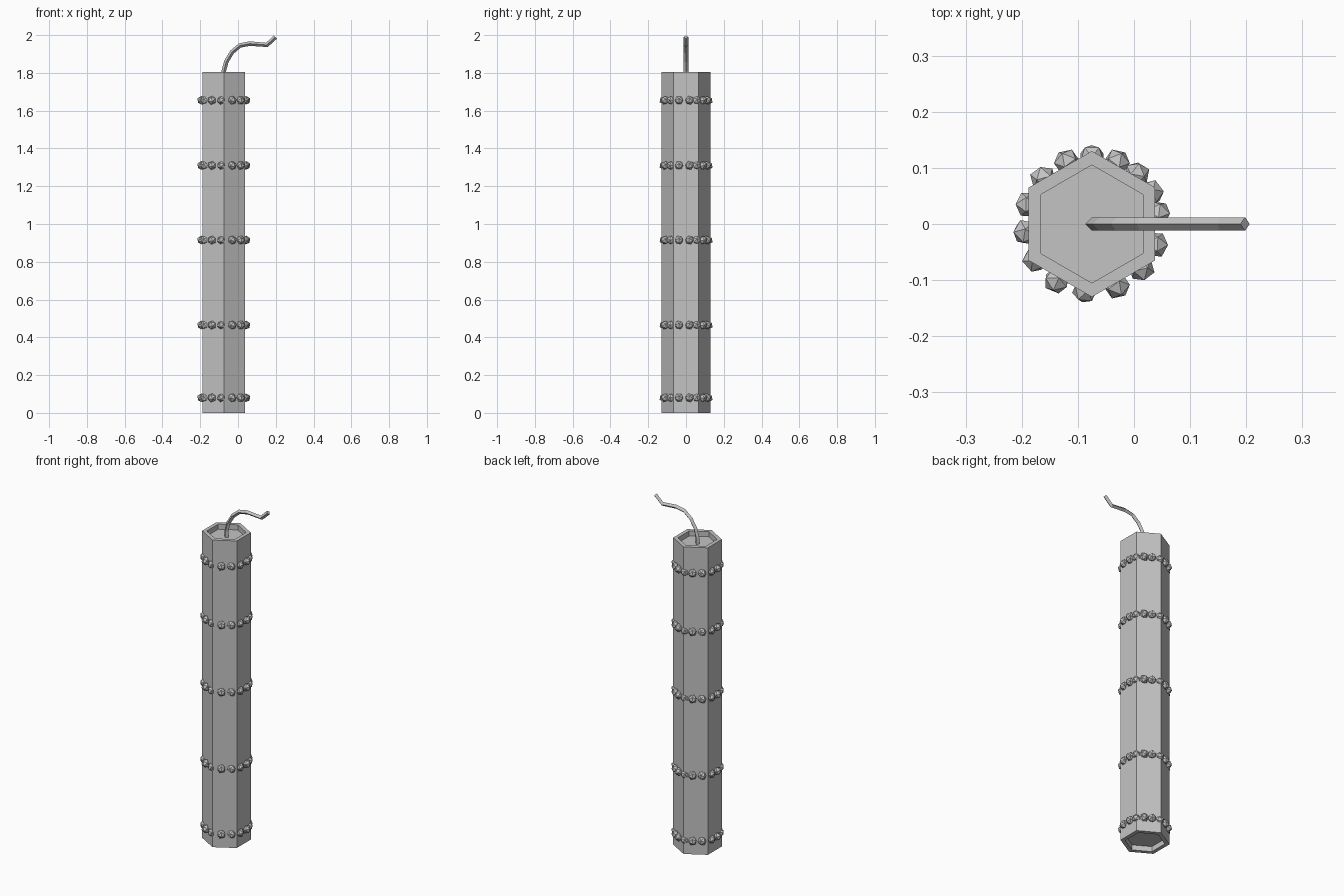
import bpy, bmesh
from math import radians, cos, sin, pi
from mathutils import Vector, Matrix

cube = bpy.data.objects.get("Cube")
if cube:
    bpy.data.objects.remove(cube, do_unlink=True)

grey = bpy.data.materials.new("plain_grey")
grey.use_nodes = True
colour = (0.55, 0.55, 0.55, 1)
grey.diffuse_color = colour
grey.node_tree.nodes["Principled BSDF"].inputs["Base Color"].default_value = colour

AXIS = -0.075   # x of the tube's centre line
HEIGHT = 1.805
DEPTH = 0.03    # recess at both ends


def finish(bm, name):
    bmesh.ops.recalc_face_normals(bm, faces=bm.faces)
    mesh = bpy.data.meshes.new(name)
    bm.to_mesh(mesh)
    bm.free()
    mesh.materials.append(grey)
    obj = bpy.data.objects.new(name, mesh)
    bpy.context.collection.objects.link(obj)
    return obj


def loft(bm, rings):
    """Bridge successive vertex rings and cap both ends."""
    loops = [[bm.verts.new(p) for p in ring] for ring in rings]
    n = len(loops[0])
    for a, b in zip(loops, loops[1:]):
        for i in range(n):
            j = (i + 1) % n
            bm.faces.new((a[i], a[j], b[j], b[i]))
    bm.faces.new(loops[0])
    bm.faces.new(loops[-1])


def hexagon(radius, z):
    return [(AXIS + radius * cos(pi / 2 + i * pi / 3),
             radius * sin(pi / 2 + i * pi / 3), z) for i in range(6)]


# Hexagonal tube with a rim and a recessed cap at each end
bm = bmesh.new()
loft(bm, [hexagon(r, z) for r, z in (
    (0.105, DEPTH), (0.105, 0), (0.13, 0),
    (0.13, HEIGHT), (0.105, HEIGHT), (0.105, HEIGHT - DEPTH))])
finish(bm, "tube")

# Bead rings, slightly unevenly spaced
angles = (90, 112, 137, 163, 187, 212, 238, 264, 292, 318, 342, 369, 388, 408, 428)
for k, z in enumerate((0.08, 0.465, 0.915, 1.31, 1.655)):
    bm = bmesh.new()
    for a in angles:
        t = radians(a)
        place = (Matrix.Translation((AXIS + 0.119 * cos(t), 0.119 * sin(t), z))
                 @ Matrix.Rotation(t, 4, 'Z') @ Matrix.Rotation(t * 2, 4, 'X'))
        bmesh.ops.create_icosphere(bm, subdivisions=1, radius=0.024, matrix=place)
    finish(bm, f"bead_ring_{k + 1}")

# Bent fuse with a diamond section
path = [Vector((x, 0, z)) for x, z in (
    (AXIS, HEIGHT - DEPTH), (AXIS, 1.81), (-0.062, 1.86), (-0.032, 1.91),
    (0.01, 1.945), (0.063, 1.955), (0.153, 1.948), (0.198, 1.99))]
rings = []
side = Vector((0, 0.012, 0))
for i, p in enumerate(path):
    before = (p - path[max(i - 1, 0)]).normalized()
    after = (path[min(i + 1, len(path) - 1)] - p).normalized()
    up = (before + after).normalized().cross(Vector((0, 1, 0))) * 0.012
    rings.append([p + side, p + up, p - side, p - up])
bm = bmesh.new()
loft(bm, rings)
finish(bm, "fuse")
